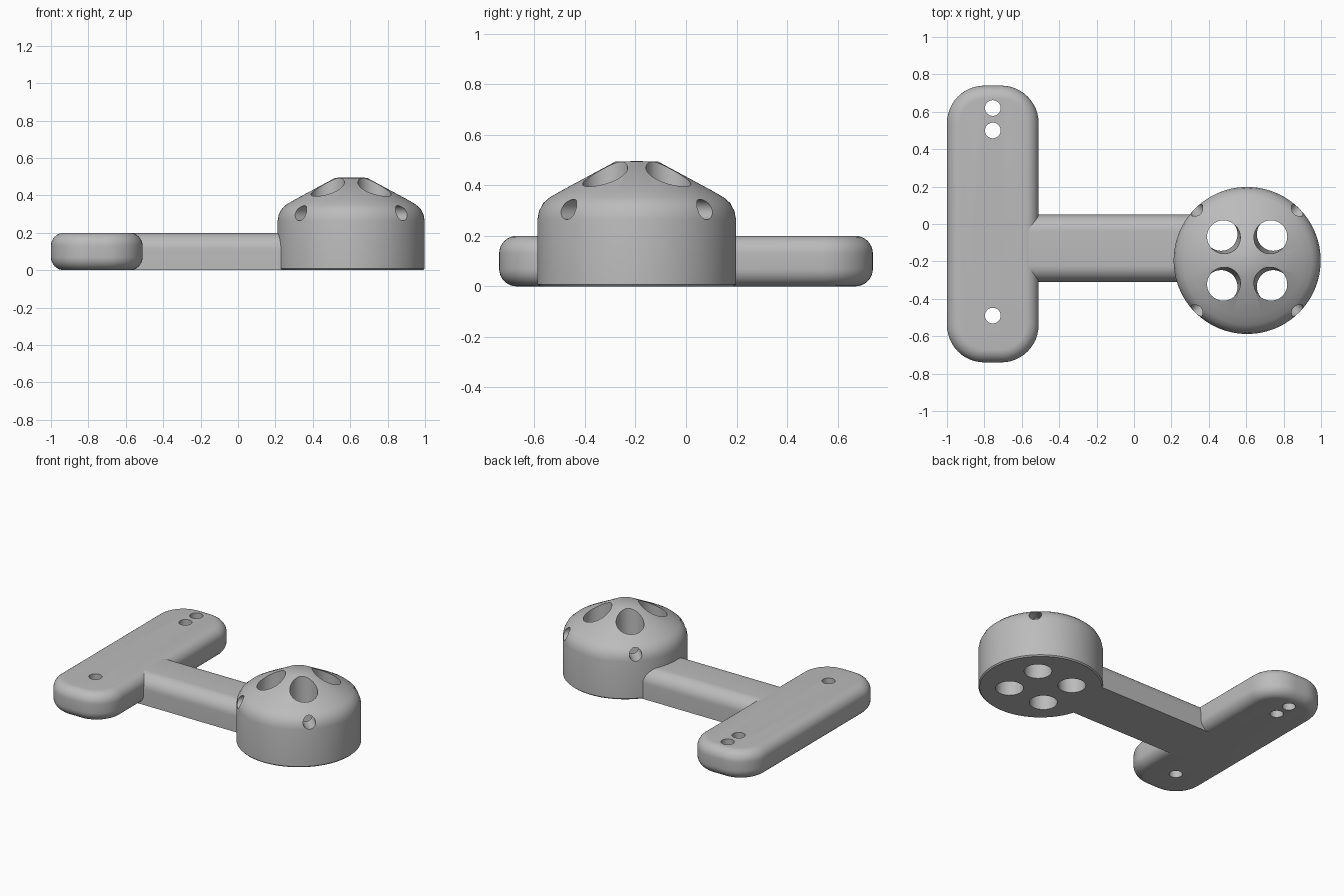
import bpy, bmesh
from math import radians
from mathutils import Vector, Matrix

if "Cube" in bpy.data.objects:
    bpy.data.objects.remove(bpy.data.objects["Cube"], do_unlink=True)

grey = bpy.data.materials.new("plain_grey")
grey.use_nodes = True
COLOUR = (0.5, 0.5, 0.5, 1)
grey.diffuse_color = COLOUR
grey.node_tree.nodes["Principled BSDF"].inputs["Base Color"].default_value = COLOUR

HEAD = Vector((0.605, -0.195, 0))
HEAD_R = 0.393


def to_object(name, bm):
    bmesh.ops.recalc_face_normals(bm, faces=bm.faces)
    mesh = bpy.data.meshes.new(name)
    bm.to_mesh(mesh)
    bm.free()
    mesh.materials.append(grey)
    obj = bpy.data.objects.new(name, mesh)
    bpy.context.collection.objects.link(obj)
    return obj


def block(low, high):
    low, high = Vector(low), Vector(high)
    bm = bmesh.new()
    size = Matrix.Diagonal((*(high - low), 1))
    bmesh.ops.create_cube(bm, size=1, matrix=Matrix.Translation((low + high) / 2) @ size)
    return bm


def round_edges(bm, rule, radius, segments):
    edges = [e for e in bm.edges if rule(*(v.co for v in e.verts))]
    bmesh.ops.bevel(bm, geom=edges, offset=radius, segments=segments,
                    profile=0.5, affect='EDGES', clamp_overlap=True)


def add_rod(bm, start, end, radius, sides=40):
    axis = end - start
    turn = axis.to_track_quat('Z', 'Y').to_matrix().to_4x4()
    bmesh.ops.create_cone(bm, cap_ends=True, segments=sides, radius1=radius, radius2=radius,
                          depth=axis.length, matrix=Matrix.Translation((start + end) / 2) @ turn)


def finish(obj, cutters=()):
    """Cut the holes, then smooth everything but the sharp edges."""
    bpy.ops.object.select_all(action='DESELECT')
    bpy.context.view_layer.objects.active = obj
    obj.select_set(True)
    for cutter in cutters:
        cutter.hide_render = True
        mod = obj.modifiers.new("holes", 'BOOLEAN')
        mod.operation = 'DIFFERENCE'
        mod.solver = 'EXACT'
        mod.object = cutter
        bpy.ops.object.modifier_apply(modifier=mod.name)
        bpy.data.objects.remove(cutter, do_unlink=True)
    bpy.ops.object.shade_smooth_by_angle(angle=radians(32))


# Mounting plate: rounded in plan, then softened along its rims
bm = block((-1, -0.74, 0), (-0.51, 0.74, 0.2))
round_edges(bm, lambda a, b: abs(a.z - b.z) > 0.1, 0.2, 12)
round_edges(bm, lambda a, b: abs(a.z - b.z) < 0.001, 0.07, 8)
plate = to_object("mounting_plate", bm)

bm = bmesh.new()
for y in (0.62, 0.5, -0.49):
    add_rod(bm, Vector((-0.755, y, -0.1)), Vector((-0.755, y, 0.3)), 0.042)
finish(plate, [to_object("plate_hole_cutter", bm)])

# Connecting arm with rounded upper edges
bm = block((-0.7, -0.31, 0), (0.32, 0.05, 0.198))
round_edges(bm, lambda a, b: min(a.z, b.z) > 0.1 and abs(a.x - b.x) > 0.5, 0.09, 10)
finish(to_object("connecting_arm", bm))

# Domed head: turned profile
profile = [(0, 0), (0.385, 0), (HEAD_R, 0.008), (HEAD_R, 0.265), (0.387, 0.298), (0.37, 0.33),
           (0.345, 0.352), (0.3, 0.378), (0.085, 0.494), (0, 0.496)]
bm = bmesh.new()
points = [bm.verts.new(HEAD + Vector((r, 0, z))) for r, z in profile]
edges = [bm.edges.new(pair) for pair in zip(points, points[1:])]
bmesh.ops.spin(bm, geom=points + edges, cent=HEAD, axis=(0, 0, 1),
               angle=radians(360), steps=96, use_duplicate=False)
bmesh.ops.remove_doubles(bm, verts=bm.verts, dist=0.0005)
head = to_object("domed_head", bm)

# Four sloping through holes and four small radial holes on the diagonals
vents, screws = bmesh.new(), bmesh.new()
for sx in (-1, 1):
    for sy in (-1, 1):
        diagonal = Vector((sx, sy, 0))
        up = Vector((0, 0, 1))
        add_rod(vents, HEAD + diagonal * 0.143 - up * 0.1, HEAD + diagonal * 0.12 + up * 0.6, 0.088, 48)
        add_rod(screws, HEAD + diagonal * 0.15 + up * 0.305, HEAD + diagonal * 0.35 + up * 0.305, 0.04)
finish(head, [to_object("vent_cutter", vents), to_object("screw_hole_cutter", screws)])
